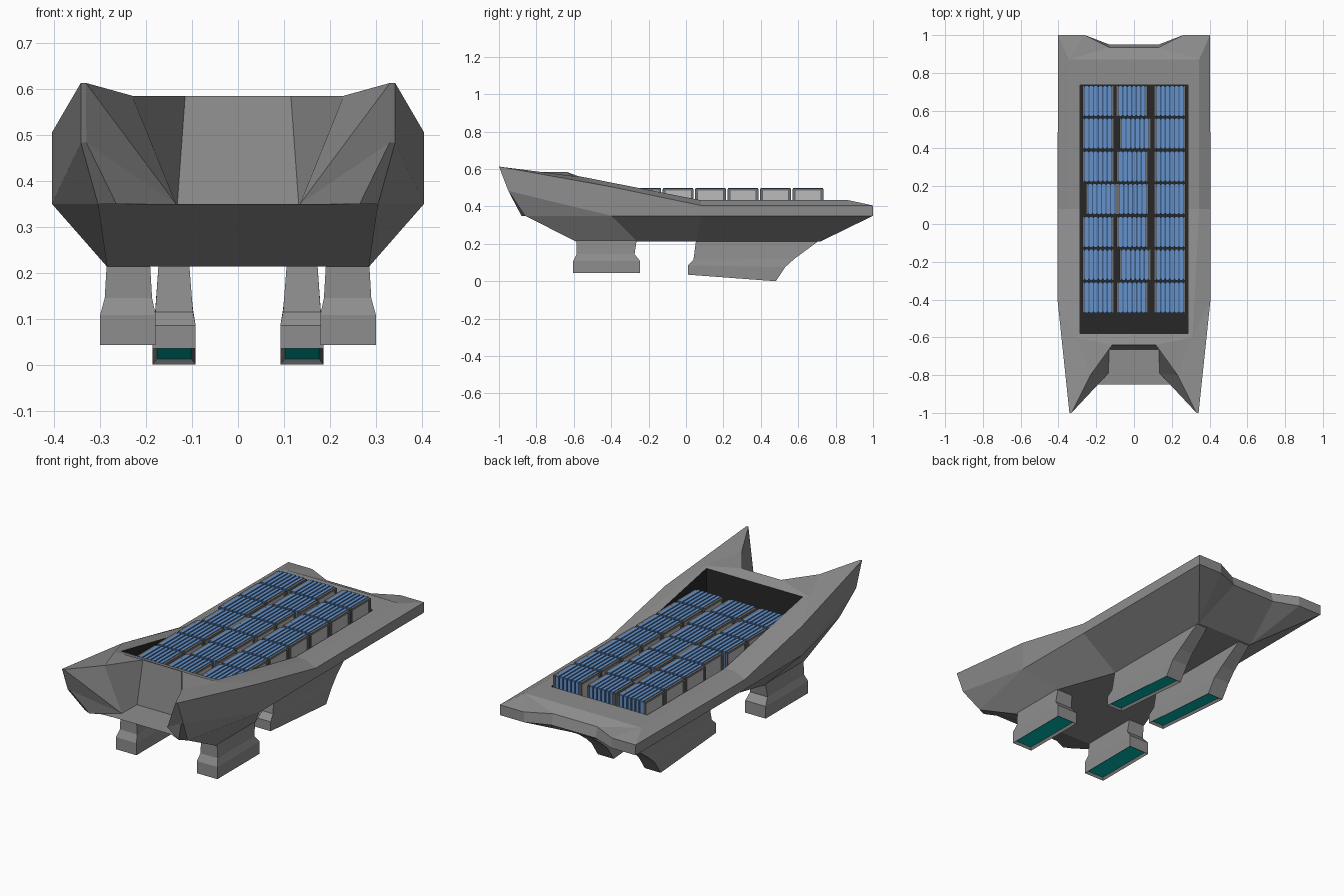
import bpy, bmesh
from mathutils import Matrix, Vector

if "Cube" in bpy.data.objects:
    bpy.data.objects.remove(bpy.data.objects["Cube"])


def mat(name, rgb):
    m = bpy.data.materials.new(name)
    m.diffuse_color = (*rgb, 1)
    m.use_nodes = True
    m.node_tree.nodes["Principled BSDF"].inputs["Base Color"].default_value = m.diffuse_color
    return m


GREY = mat("hull_grey", (0.27, 0.27, 0.27))
DARK = mat("hold_dark", (0.02, 0.02, 0.02))
TEAL = mat("thruster_teal", (0.0, 0.5, 0.45))
BLUE = mat("crate_blue", (0.13, 0.29, 0.60))
NAVY = mat("crate_navy", (0.05, 0.11, 0.24))
STEEL = mat("crate_frame", (0.16, 0.16, 0.16))
PALE = mat("crate_panel", (0.5, 0.5, 0.5))


def finish(bm, name, mats):
    bmesh.ops.recalc_face_normals(bm, faces=bm.faces)
    me = bpy.data.meshes.new(name)
    bm.to_mesh(me)
    bm.free()
    for m in mats:
        me.materials.append(m)
    ob = bpy.data.objects.new(name, me)
    bpy.context.collection.objects.link(ob)
    return ob


# Hull: right half built from lengthwise rails of points, then mirrored
bm = bmesh.new()


def rail(*pts):
    return [bm.verts.new(p) for p in pts]


def skin(mi, *polys):
    for p in polys:
        bm.faces.new(p).material_index = mi


# keel, narrow between the rear legs and wide at the front legs
a0, a1, a5, a2, a3, a4 = rail((0, .72, .213), (.172, .72, .213), (.172, .055, .213),
                              (.285, -.26, .213), (.285, -.59, .213), (0, -.59, .213))
# chine
b0, b1, b2, b3, b8, b4, b5, bq, b6, b7 = rail(
    (0, .95, .35), (.13, .95, .35), (.26, 1, .35), (.402, 1, .35), (.402, .08, .35),
    (.405, -.4, .35), (.305, -.86, .35), (.265, -.88, .35), (.20, -.85, .35), (0, -.85, .35))
# outer rim and blunt prow tip
c0, c1, c2, c3, c4, c5, c6, c7, d6, d7 = rail(
    (0, .935, .405), (.13, .935, .405), (.26, 1, .405), (.402, 1, .405), (.405, .08, .405),
    (.405, -.4, .505), (.342, -1, .613), (.331, -1, .613), (.342, -.95, .483), (.33, -.95, .483))
# deck crown, prow notch and its shelf
e0, e1, e2, e3, f, g, g0, s, s0, t = rail(
    (0, .87, .433), (.345, .87, .433), (.345, .08, .433), (.31, -.6, .562), (.23, -.80, .585),
    (.115, -.64, .585), (0, -.64, .585), (.132, -.665, .35), (0, -.665, .35), (.135, -.79, .35))
# hold opening and floor
h1, h2, h3, k1, k3 = rail((.285, .735, .433), (.285, .08, .433), (.285, -.58, .563),
                          (0, .735, .433), (0, -.58, .563))
l1, l3, m1, m3 = rail((.285, .735, .30), (.285, -.58, .30), (0, .735, .30), (0, -.58, .30))

# underside
skin(0, (a0, a1, a5, a2, a3, a4), (a1, b3, b8, a5), (a5, b8, b4, a2), (a2, b4, b5, a3),
     (a3, b5, bq, b6, b7, a4), (a0, b0, b1, a1), (a1, b1, b2), (a1, b2, b3))
# stern lip and sides
skin(0, (b0, c0, c1, b1), (b1, c1, c2, b2), (b2, c2, c3, b3), (b3, c3, c4, b8),
     (b8, c4, c5, b4), (b4, c5, c6, d6), (b4, d6, b5))
# prow tip and notch
skin(0, (c6, c7, d7, d6), (b5, d6, d7, bq), (d7, bq, t), (d7, c7, t), (c7, f, t), (f, g, s, t),
     (g, g0, s0, s), (s0, s, t, bq, b6, b7))
# deck
skin(0, (c7, c6, c5, e3, f), (f, e3, g), (g, e3, h3, k3, g0), (c5, c4, e2, e3), (c4, c3, e1, e2),
     (c3, c2, e1), (c2, c1, e1), (c1, c0, e0, e1), (e1, e2, h2, h1), (e2, e3, h3, h2),
     (e0, e1, h1, k1))
# dark hold
skin(1, (h1, h2, h3, l3, l1), (k1, h1, l1, m1), (k3, h3, l3, m3), (m1, l1, l3, m3))

bmesh.ops.mirror(bm, geom=bm.verts[:] + bm.edges[:] + bm.faces[:],
                 matrix=Matrix.Identity(4), merge_dist=0.0005, axis='X')
bmesh.ops.remove_doubles(bm, verts=bm.verts, dist=0.0005)
finish(bm, "hull", [GREY, DARK])


# Landing legs: lofted rings (x0, x1, y front, z front, y back, z back), top to bottom
def leg(name, rings, side):
    bm = bmesh.new()
    loops = []
    for x0, x1, ya, za, yb, zb in rings:
        pts = [(x0, ya, za), (x1, ya, za), (x1, yb, zb), (x0, yb, zb)]
        loops.append([bm.verts.new((x * side, y, z)) for x, y, z in pts])
    for p, q in zip(loops, loops[1:]):
        for i in range(4):
            j = (i + 1) % 4
            bm.faces.new((p[i], p[j], q[j], q[i]))
    bm.faces.new(loops[0])
    base = bm.faces.new(loops[-1])
    bmesh.ops.recalc_face_normals(bm, faces=bm.faces)
    # recessed thruster plate
    bmesh.ops.inset_region(bm, faces=[base], thickness=0.014, depth=-0.012)
    base.material_index = 1
    finish(bm, name, [GREY, TEAL])


FRONT = [(.192, .285, -.585, .23, -.262, .23), (.187, .29, -.585, .145, -.275, .145),
         (.179, .30, -.603, .108, -.245, .108), (.179, .30, -.603, .043, -.245, .043)]
REAR = [(.107, .172, .055, .23, .71, .216), (.098, .18, .04, .115, .58, .12),
        (.092, .186, .01, .085, .53, .075), (.092, .186, .01, .035, .48, 0)]
for sd, tag in ((1, "right"), (-1, "left")):
    leg("front_leg_" + tag, FRONT, sd)
    leg("rear_leg_" + tag, REAR, sd)


# Cargo crate: blue core with ribs on top and ends, framed grey panels on the sides
def box(bm, centre, size, mi):
    m = Matrix.Translation(Vector(centre)) @ Matrix.Diagonal((*size, 1))
    vs = bmesh.ops.create_cube(bm, size=1, matrix=m)["verts"]
    for face in {fc for v in vs for fc in v.link_faces}:
        face.material_index = mi


W, L, H, T = 0.166, 0.165, 0.197, 0.012
bm = bmesh.new()
box(bm, (0, 0, H / 2), (W - .012, L - .012, H - .012), 1)
for i in range(6):
    x = (i - 2.5) * 0.024
    box(bm, (x, 0, H - .004), (.017, L - .004, .008), 0)
    for sd in (-1, 1):
        box(bm, (x, sd * (L / 2 - .004), H / 2), (.017, .008, H - .01), 0)
for sd in (-1, 1):
    x = sd * (W / 2 - T / 2)
    box(bm, (x - sd * .002, 0, H / 2), (T - .002, L - .03, H - .03), 3)
    for tp in (-1, 1):
        box(bm, (x, tp * (L / 2 - T / 2), H / 2), (T, T, H - .012), 2)
        box(bm, (x, 0, H / 2 + tp * (H / 2 - T / 2 - .002)), (T, L - .012, T), 2)
crate = finish(bm, "cargo_crate", [BLUE, NAVY, STEEL, PALE])

# Seven rows of three crates, some nudged sideways
SHIFT = [(0, -.012), (0, .006), (0, -.01), (.018, -.006), (0, -.01), (0, .006), (0, -.01)]
for r, (left, mid) in enumerate(SHIFT):
    for c, dx in enumerate((left, mid, 0)):
        ob = crate
        if r or c:
            ob = crate.copy()
            bpy.context.collection.objects.link(ob)
        ob.location = ((c - 1) * 0.19 + dx, 0.652 - r * 0.1735, 0.302)
